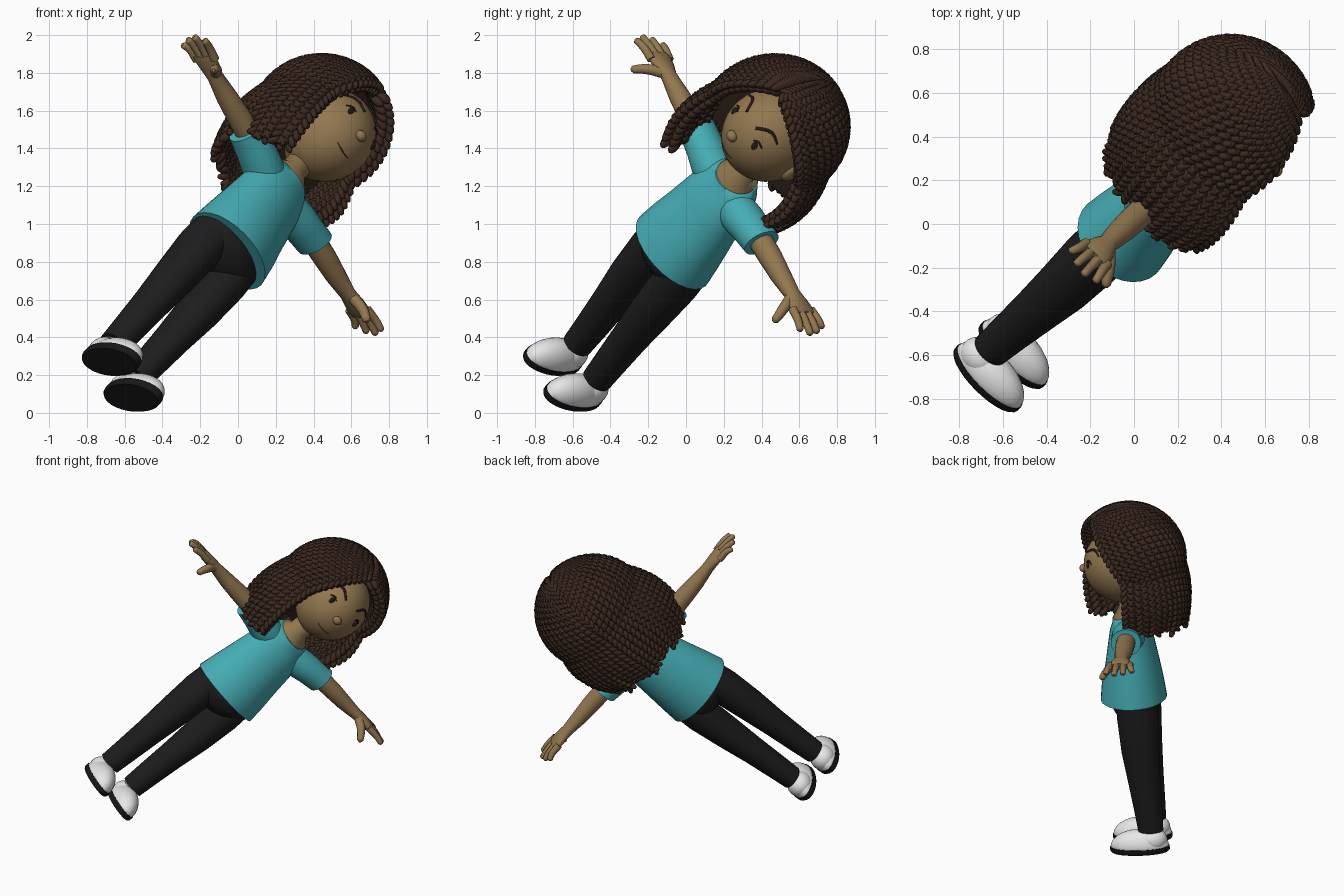
import bpy, bmesh, math, random
from mathutils import Matrix, Vector

random.seed(4)
if "Cube" in bpy.data.objects:
    bpy.data.objects.remove(bpy.data.objects["Cube"])

# Pose: the upright figure is leaned over as a whole
left = Vector((0.469, 0.435, -0.769)).normalized()
up = Vector((0.538, 0.557, 0.633))
up = (up - left * up.dot(left)).normalized()
back = up.cross(left)
origin = Vector((0, 0, 1)) + 0.053 * left - 1.23 * up
POSE = Matrix((left, back, up)).transposed().to_4x4()
POSE.translation = origin


def material(name, rgb):
    m = bpy.data.materials.new(name)
    m.use_nodes = True
    m.diffuse_color = (*rgb, 1)
    m.node_tree.nodes["Principled BSDF"].inputs["Base Color"].default_value = (*rgb, 1)
    return m


SKIN = material("skin", (0.29, 0.185, 0.08))
SHIRT = material("teal shirt", (0.06, 0.42, 0.46))
PANTS = material("black trousers", (0.012, 0.012, 0.013))
WHITE = material("white shoe", (0.82, 0.82, 0.82))
SOLE = material("black sole", (0.009, 0.009, 0.01))
HAIR = material("brown hair", (0.043, 0.022, 0.014))
DARK = material("dark brown features", (0.02, 0.01, 0.008))
LIP = material("mouth brown", (0.11, 0.06, 0.03))


def add(name, data, mat):
    data.materials.append(mat)
    ob = bpy.data.objects.new(name, data)
    bpy.context.scene.collection.objects.link(ob)
    ob.matrix_world = POSE
    return ob


def finish(name, bm, mat, angle=50):
    bmesh.ops.recalc_face_normals(bm, faces=bm.faces)
    me = bpy.data.meshes.new(name)
    bm.to_mesh(me)
    bm.free()
    ob = add(name, me, mat)
    bpy.ops.object.select_all(action='DESELECT')
    ob.select_set(True)
    bpy.context.view_layer.objects.active = ob
    bpy.ops.object.shade_smooth_by_angle(angle=math.radians(angle))


def loft(name, mat, rings, axis='z', side=1, seg=28):
    """Skin elliptical rings (centre, radius a, radius b, tilt)."""
    bm, loops = bmesh.new(), []
    for (cx, cy, cz), ra, rb, *tilt in rings:
        loop = []
        for i in range(seg):
            a = math.tau * i / seg
            p, q = ra * math.cos(a), rb * math.sin(a)
            if axis == 'z':
                co = (cx + p, cy + q, cz + (tilt[0] * q if tilt else 0))
            else:
                co = (cx, cy + p, cz + q)
            loop.append(bm.verts.new((co[0] * side, co[1], co[2])))
        loops.append(loop)
    for a, b in zip(loops, loops[1:]):
        for i in range(seg):
            j = (i + 1) % seg
            bm.faces.new((a[i], a[j], b[j], b[i]))
    bm.faces.new(loops[0])
    bm.faces.new(loops[-1])
    finish(name, bm, mat)


def ball(name, mat, centre, radii, floor=None, seg=28):
    bm = bmesh.new()
    bmesh.ops.create_uvsphere(bm, u_segments=seg, v_segments=seg // 2, radius=1)
    for v in bm.verts:
        v.co = Vector(c + r * k for c, r, k in zip(centre, radii, v.co))
        if floor is not None:
            v.co.z = max(v.co.z, floor)
    finish(name, bm, mat)


def tube(name, mat, pts, depth, radii):
    cu = bpy.data.curves.new(name, 'CURVE')
    cu.dimensions, cu.bevel_depth, cu.bevel_resolution = '3D', depth, 3
    cu.use_fill_caps = True
    cu.resolution_u = 5
    sp = cu.splines.new('BEZIER')
    sp.bezier_points.add(len(pts) - 1)
    for b, p, r in zip(sp.bezier_points, pts, radii):
        b.co, b.radius = p, r
        b.handle_left_type = b.handle_right_type = 'AUTO'
    add(name, cu, mat)


# Torso, neck and hips
loft("shirt", SHIRT, [((0, -.005, 1.07), .265, .225), ((0, -.005, 1.18), .252, .212),
     ((0, 0, 1.32), .232, .185), ((0, 0, 1.45), .215, .162), ((0, 0, 1.56), .2, .142),
     ((0, 0, 1.64), .17, .122, .2), ((0, -.01, 1.685), .125, .11, .35)])
loft("neck", SKIN, [((0, -.01, 1.67), .118, .103, .3), ((0, -.01, 1.695), .116, .103, .35),
     ((0, 0, 1.73), .075, .07), ((0, 0, 1.88), .07, .07)])
ball("hips", PANTS, (0, .01, 1.06), (.24, .17, .15))

for s, tag in ((1, "left"), (-1, "right")):
    # Arm and sleeve
    loft(tag + "_sleeve", SHIRT, [((.08, 0, 1.56), .1, .105), ((.19, 0, 1.575), .115, .108),
         ((.28, 0, 1.59), .108, .1), ((.39, 0, 1.605), .103, .096)], 'x', s)
    loft(tag + "_arm", SKIN, [((.33, 0, 1.605), .066, .066), ((.5, 0, 1.61), .064, .062),
         ((.62, 0, 1.61), .058, .054), ((.75, 0, 1.615), .046, .04),
         ((.81, 0, 1.62), .066, .036), ((.875, 0, 1.62), .08, .032),
         ((.895, 0, 1.62), .077, .024)], 'x', s, 20)
    for n, (finger, reach) in enumerate((("index", 1.005), ("middle", 1.03),
                                         ("ring", 1.015), ("little", .98))):
        y = (n - 1.5) * .045
        tube(f"{tag}_{finger}_finger", SKIN,
             [(s * .86, y, 1.62), (s * .94, y * 1.15, 1.622), (s * (reach - .01), y * 1.3, 1.612),
              (s * reach, y * 1.31, 1.609)], .022, (1.1, 1, .85, .35))
    tube(tag + "_thumb", SKIN, [(s * .78, -.03, 1.61), (s * .825, -.085, 1.58),
         (s * .862, -.13, 1.53), (s * .866, -.138, 1.52)], .026, (1.2, 1.1, .85, .35))
    # Leg, ankle and shoe
    loft(tag + "_leg", PANTS, [((.12, .02, 1.12), .118, .14), ((.125, .025, .95), .122, .14),
         ((.125, .03, .72), .11, .128), ((.122, .045, .5), .094, .11),
         ((.12, .06, .3), .085, .096), ((.12, .07, .15), .078, .086)], 'z', s)
    loft(tag + "_ankle", SKIN, [((.12, .08, .08), .06, .065), ((.12, .075, .19), .06, .065)], 'z', s)
    ball(tag + "_shoe", WHITE, (s * .123, -.01, .035), (.1, .2, .12), .03)
    ball(tag + "_shoe_heel", WHITE, (s * .123, .08, .08), (.086, .1, .085), .035)
    loft(tag + "_sole", SOLE, [((.123, -.01, 0), .095, .193), ((.123, -.01, .012), .104, .203),
         ((.123, -.01, .04), .104, .203)], 'z', s)

# Head and face
HC, HR = Vector((0, -.03, 2.03)), Vector((.24, .265, .26))
ball("head", SKIN, HC, HR, seg=40)


def on_face(x, z, lift=0.0):
    k = 1 - ((x - HC.x) / HR.x) ** 2 - ((z - HC.z) / HR.z) ** 2
    return (x, HC.y - HR.y * math.sqrt(k) - lift, z)


ball("nose", SKIN, on_face(0, 2.01, .004), (.034, .028, .028), seg=16)
tube("mouth", LIP, [on_face(x, z) for x, z in ((-.055, 1.895), (0, 1.887), (.055, 1.895))],
     .004, (.6, 1, .6))
for s, tag in ((1, "left"), (-1, "right")):
    ball(tag + "_eye", DARK, on_face(s * .12, 2.075), (.018, .01, .024), seg=16)
    tube(tag + "_eyelash", DARK, [on_face(s * x, z) for x, z in
         ((.098, 2.093), (.12, 2.104), (.15, 2.088))], .006, (.5, 1, .6))
    tube(tag + "_eyebrow", DARK, [on_face(s * x, z) for x, z in
         ((.055, 2.145), (.115, 2.18), (.17, 2.15))], .009, (.9, 1, .5))
    ball(tag + "_ear", SKIN, (s * .235, .0, 2.0), (.03, .045, .06), seg=16)

# Hair: solid core behind the face, set further back on the left
CC, CR = Vector((-.03, .015, 2.07)), Vector((.35, .36, .355))
bm = bmesh.new()
bmesh.ops.create_uvsphere(bm, u_segments=40, v_segments=24, radius=.96)
for v in bm.verts:
    if v.co.z < 0:
        r = max(math.hypot(v.co.x, v.co.y), .35)
        v.co.x, v.co.y = v.co.x * .94 / r, v.co.y * .94 / r
    v.co = Vector(c + r * k for c, r, k in zip(CC, CR, v.co))
    v.co.z = max(v.co.z, 1.68)
cut = bmesh.ops.bisect_plane(bm, geom=bm.verts[:] + bm.edges[:] + bm.faces[:],
                             plane_co=(0, -.06, 2.25), plane_no=(.4, -1, -.35), clear_outer=True)
bmesh.ops.holes_fill(bm, edges=[e for e in bm.edges if e.is_boundary], sides=0)
finish("hair_core", bm, HAIR)


# Hair: braids fanned from the parting, then hanging in a soft outward bow
RIGHT_END, LEFT_END = -138, 92


def braid_path(deg, scale):
    f = deg / (RIGHT_END if deg < 0 else LEFT_END)
    phi = math.radians(deg)
    tilt = .1 - .72 * f
    a = Vector((math.copysign(.08, phi), math.sin(tilt), math.cos(tilt))).normalized()
    b = Vector((math.sin(phi), math.cos(phi), -.15)).normalized()
    bulge = .11 * f if deg < 0 else .04 * f
    pts = []
    for i in range(40):
        d = a.slerp(b, i / 39) * scale
        grow = 1 + bulge * i / 39
        pts.append(CC + Vector((d.x * grow * CR.x, d.y * grow * CR.y, d.z * CR.z)))
    end = 1.59 + (-.01 if deg < 0 else .08) * f + random.uniform(-.03, .03)
    rim = pts[-1].copy()
    drop = Vector((rim.x - CC.x, rim.y - CC.y, 0))
    for i in range(1, 21):
        t = i / 20
        p = rim + drop * (.16 * math.sin(math.pi * t * .85) * (.5 + .5 * f) - .07 * t * t)
        p.z = rim.z + (end - rim.z) * t
        pts.append(p)
    return pts


def resample(pts, step):
    out, carry = [], 0.0
    for p, q in zip(pts, pts[1:]):
        length = (q - p).length
        while carry < length:
            out.append((p.lerp(q, carry / length), (q - p).normalized()))
            carry += step
        carry -= length
    return out


lump = bmesh.new()
bmesh.ops.create_uvsphere(lump, u_segments=6, v_segments=5, radius=1)
lump.verts.ensure_lookup_table()
shape = [v.co.copy() for v in lump.verts]
quads = [[v.index for v in f.verts] for f in lump.faces]
lump.free()

verts, faces = [], []
# Outer layer, then inner layers lining both edges of the face
for scale, lo, hi, count in ((1, RIGHT_END, LEFT_END, 34), (.89, RIGHT_END, -90, 6),
                             (.89, 60, LEFT_END, 4)):
    for n in range(count):
        deg = lo + (hi - lo) * (n + .5) / count
        for k, (p, t) in enumerate(resample(braid_path(deg, scale), .021)):
            out = Vector((p.x - CC.x, p.y - CC.y, max(p.z - CC.z, 0))).normalized()
            across = t.cross(out).normalized()
            side = 1 if k % 2 else -1
            long = (t * .75 + across * side * .6 + out * .38).normalized()
            wide = out.cross(long).normalized()
            high = long.cross(wide)
            mid = p + across * side * .017
            base = len(verts)
            verts += [mid + long * v.z * .043 + wide * v.x * .02 + high * v.y * .026
                      for v in shape]
            faces += [[base + i for i in q] for q in quads]
me = bpy.data.meshes.new("braids")
me.from_pydata(verts, [], faces)
me.polygons.foreach_set("use_smooth", [True] * len(faces))
add("braids", me, HAIR)
